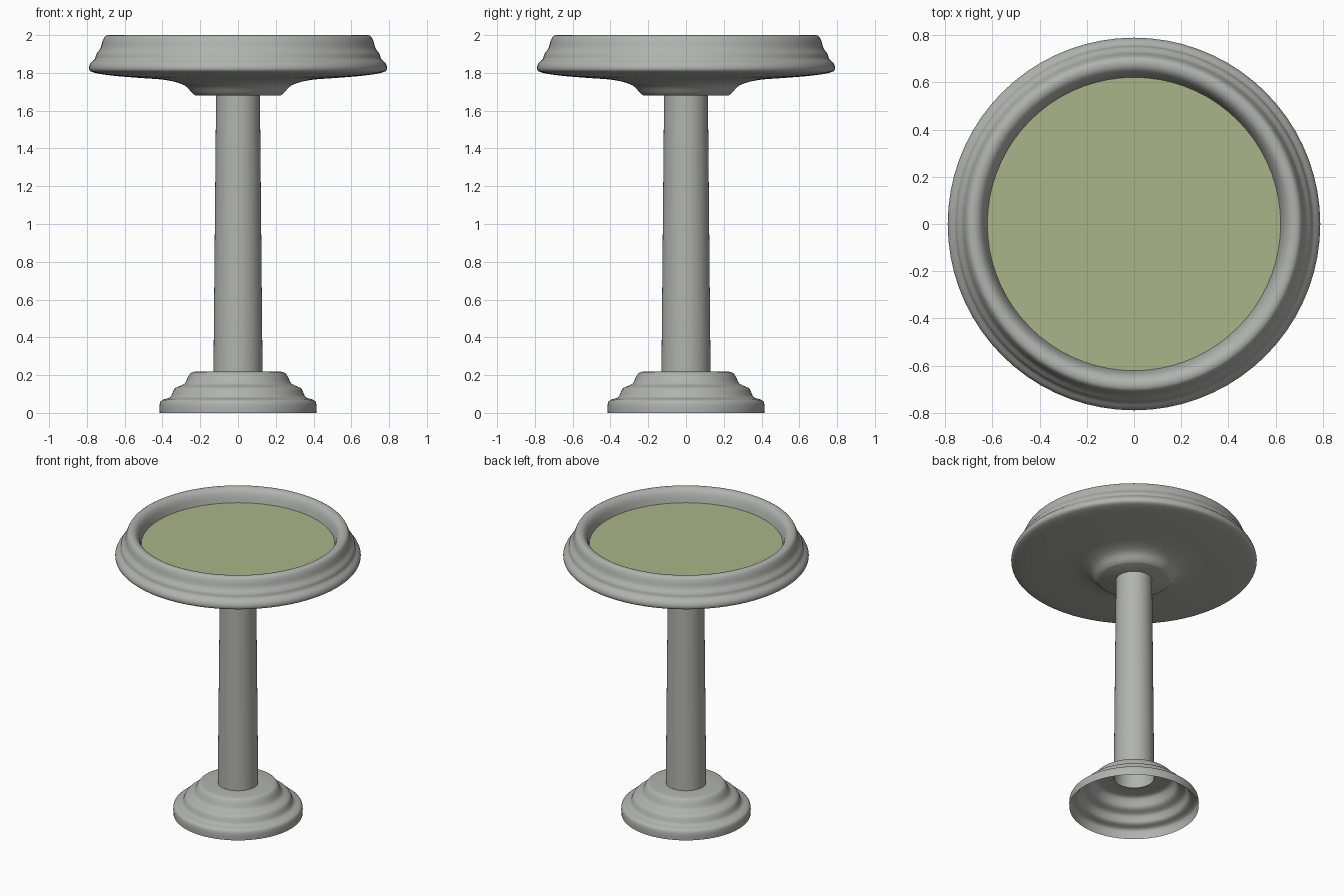
import bpy
import bmesh
from math import cos, sin, tau, radians
from mathutils import Vector

SIDES = 72

cube = bpy.data.objects.get("Cube")
if cube:
    bpy.data.objects.remove(cube)


def material(name, colour):
    mat = bpy.data.materials.new(name)
    mat.use_nodes = True
    mat.diffuse_color = colour
    bsdf = mat.node_tree.nodes["Principled BSDF"]
    bsdf.inputs["Base Color"].default_value = colour
    bsdf.inputs["Roughness"].default_value = 0.8
    return mat


stone = material("grey stone", (0.44, 0.45, 0.42, 1))
water_green = material("pond green", (0.40, 0.46, 0.25, 1))


def smooth_profile(points, steps=3):
    """Run a Catmull-Rom curve through the (radius, height) points."""
    pts = [Vector(p) for p in points]
    pts = [pts[0]] + pts + [pts[-1]]
    out = []
    for a, b, c, d in zip(pts, pts[1:], pts[2:], pts[3:]):
        for i in range(steps):
            t = i / steps
            out.append(0.5 * (2 * b + (c - a) * t + (2 * a - 5 * b + 4 * c - d) * t ** 2
                              + (3 * b - a - 3 * c + d) * t ** 3))
    return out + [pts[-1]]


def lathe(name, profile, mat, close_start=False, close_end=False):
    """Turn a bottom-to-top outer profile around the z axis."""
    bm = bmesh.new()
    rings = [[bm.verts.new((r * cos(tau * i / SIDES), r * sin(tau * i / SIDES), z))
              for i in range(SIDES)] for r, z in profile]
    for low, high in zip(rings, rings[1:]):
        for i in range(SIDES):
            j = (i + 1) % SIDES
            bm.faces.new((low[i], low[j], high[j], high[i]))
    if close_start:
        bm.faces.new(rings[0][::-1])
    if close_end:
        bm.faces.new(rings[-1])
    mesh = bpy.data.meshes.new(name)
    bm.to_mesh(mesh)
    bm.free()
    mesh.materials.append(mat)
    obj = bpy.data.objects.new(name, mesh)
    bpy.context.collection.objects.link(obj)
    bpy.ops.object.select_all(action="DESELECT")
    obj.select_set(True)
    bpy.context.view_layer.objects.active = obj
    bpy.ops.object.shade_smooth_by_angle(angle=radians(40))
    return obj


# Hollow stepped foot, open underneath, with a flat ring around the column
foot = smooth_profile([(0.415, 0), (0.415, 0.045), (0.402, 0.068), (0.36, 0.082),
                       (0.345, 0.11), (0.33, 0.133), (0.285, 0.153), (0.267, 0.185),
                       (0.25, 0.211), (0.225, 0.219)])
lathe("foot", foot + [Vector((0.13, 0.219))], stone)

# Slightly tapered tubular column
lathe("column", [(0.13, 0.215), (0.116, 1.69)], stone)

# Bowl: flared underside, stepped outer rim, rolled lip and inner wall
bowl = smooth_profile([(0.225, 1.68), (0.245, 1.695), (0.285, 1.735), (0.38, 1.762),
                       (0.53, 1.774), (0.67, 1.786), (0.765, 1.802), (0.788, 1.82),
                       (0.782, 1.85), (0.757, 1.875), (0.75, 1.9), (0.728, 1.93),
                       (0.718, 1.965), (0.704, 1.993), (0.68, 2.0), (0.655, 1.99),
                       (0.635, 1.96), (0.62, 1.905)])
lathe("bowl", bowl, stone, close_start=True)

# Still water filling the bowl
lathe("water", [(0.621, 1.905), (0.621, 1.91)], water_green, close_start=True, close_end=True)
